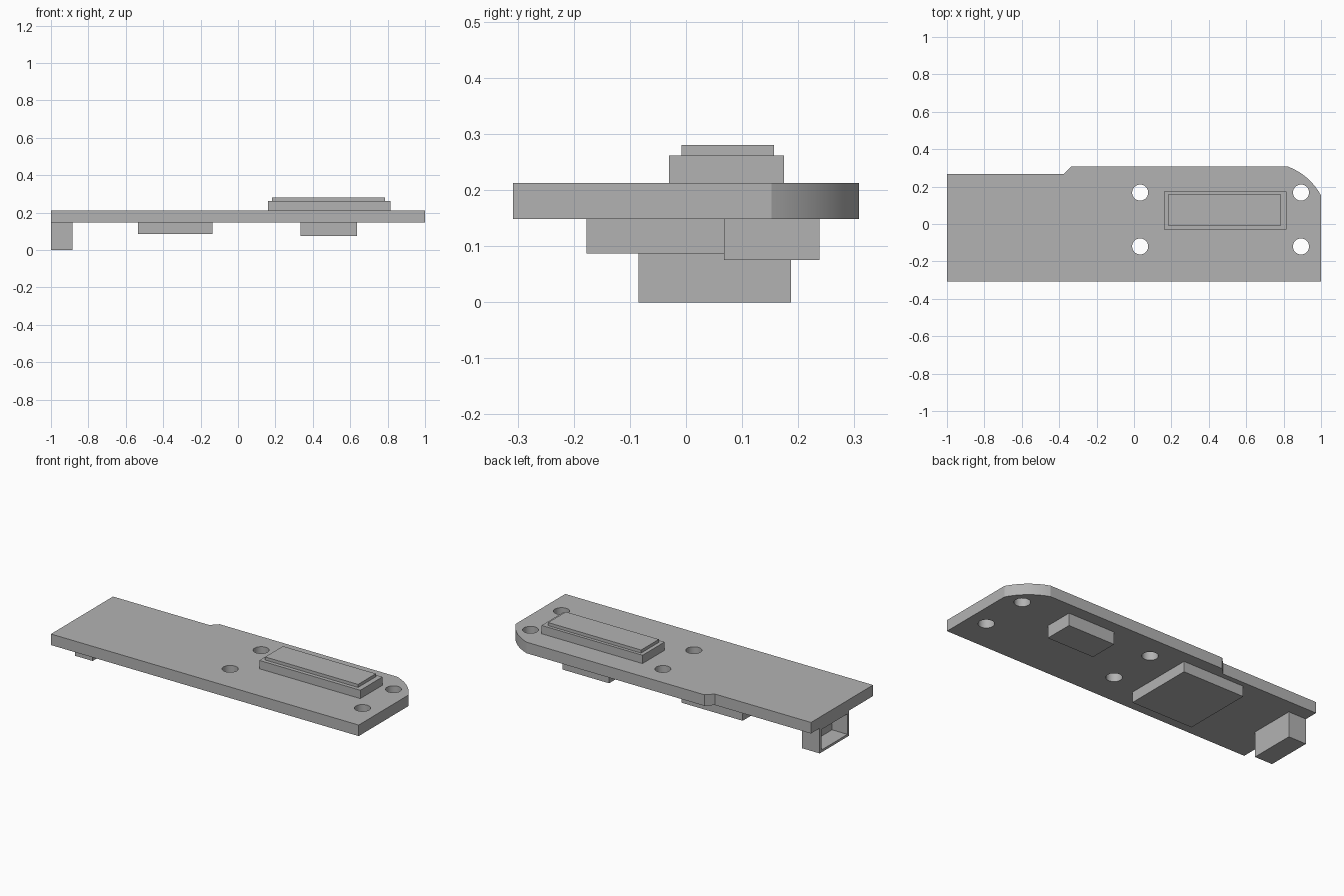
import bpy, bmesh, math
from mathutils import Vector

cube = bpy.data.objects.get("Cube")
if cube:
    bpy.data.objects.remove(cube, do_unlink=True)

# Single flat grey
grey = bpy.data.materials.new("plain grey")
grey.use_nodes = True
grey.diffuse_color = (0.45, 0.45, 0.45, 1)
grey.node_tree.nodes["Principled BSDF"].inputs["Base Color"].default_value = grey.diffuse_color


def add_object(name, bm):
    bmesh.ops.recalc_face_normals(bm, faces=bm.faces)
    mesh = bpy.data.meshes.new(name)
    bm.to_mesh(mesh)
    bm.free()
    mesh.materials.append(grey)
    ob = bpy.data.objects.new(name, mesh)
    bpy.context.collection.objects.link(ob)
    return ob


def box(name, low, high):
    bm = bmesh.new()
    bmesh.ops.create_cube(bm, size=1)
    low, high = Vector(low), Vector(high)
    for v in bm.verts:
        v.co = (low + high) / 2 + v.co * (high - low)
    return add_object(name, bm)


def prism(name, outline, z0, z1):
    bm = bmesh.new()
    face = bm.faces.new([bm.verts.new((x, y, z0)) for x, y in outline])
    made = bmesh.ops.extrude_face_region(bm, geom=[face])["geom"]
    for v in made:
        if isinstance(v, bmesh.types.BMVert):
            v.co.z = z1
    return add_object(name, bm)


def circle(cx, cy, r, n):
    return [(cx + r * math.cos(math.tau * i / n), cy + r * math.sin(math.tau * i / n))
            for i in range(n)]


def cut(ob, cutter):
    mod = ob.modifiers.new("cut", "BOOLEAN")
    mod.operation = "DIFFERENCE"
    mod.solver = "EXACT"
    mod.object = cutter
    bpy.context.view_layer.update()
    cut_mesh = bpy.data.meshes.new_from_object(
        ob.evaluated_get(bpy.context.evaluated_depsgraph_get()))
    ob.modifiers.clear()
    ob.data = cut_mesh
    bpy.data.objects.remove(cutter, do_unlink=True)


BOTTOM, TOP = 0.148, 0.213

# Board with a stepped back edge and one rounded corner
start, end = Vector((1, 0.152)), Vector((0.82, 0.308))
chord = end - start
side = Vector((chord.y, -chord.x)).normalized()
sag = 0.022
arc = []
for i in range(17):
    t = i / 16
    arc.append(tuple(start + chord * t + side * (4 * sag * t * (1 - t))))
outline = [(-1, -0.308), (1, -0.308)] + arc + [(-0.335, 0.308), (-0.375, 0.268), (-1, 0.268)]
board = prism("board", outline, BOTTOM, TOP)

# Four mounting holes
for x in (0.033, 0.893):
    for y in (-0.12, 0.168):
        cut(board, prism("hole_cutter", circle(x, y, 0.043, 32), 0, 0.4))

# Display block and raised screen on the top
box("display_base", (0.16, -0.03, TOP), (0.816, 0.175, 0.262))
box("display_screen", (0.182, -0.008, 0.262), (0.786, 0.157, 0.28))

# Chips on the underside
box("large_chip", (-0.535, -0.177, 0.087), (-0.137, 0.238, BOTTOM))
box("small_chip", (0.333, 0.068, 0.075), (0.637, 0.238, BOTTOM))

# Hollow socket, open at the board end
socket = box("socket", (-1, -0.085, 0), (-0.885, 0.187, BOTTOM))
cut(socket, box("socket_cutter", (-1.1, -0.07, 0.014), (-0.9, 0.172, 0.134)))

# Keep flat faces crisp, smooth the round walls
bpy.ops.object.select_all(action="DESELECT")
for ob in (board,):
    ob.select_set(True)
    bpy.context.view_layer.objects.active = ob
    bpy.ops.object.shade_smooth_by_angle(angle=math.radians(20))
